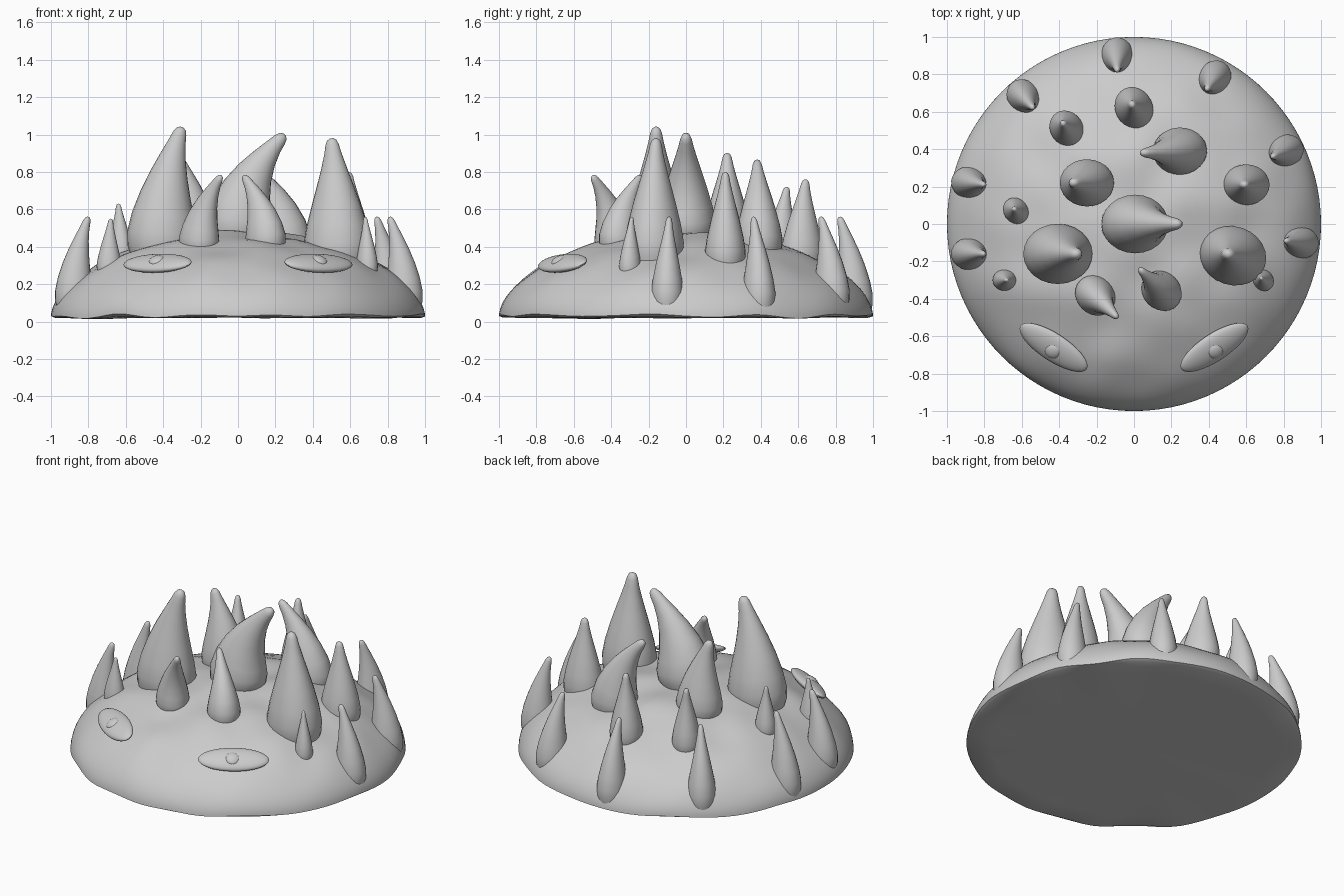
import bpy
import bmesh
import math
from mathutils import Vector, Matrix, noise

cube = bpy.data.objects.get("Cube")
if cube:
    bpy.data.objects.remove(cube, do_unlink=True)

clay = bpy.data.materials.new("light_grey_clay")
clay.use_nodes = True
GREY = (0.6, 0.6, 0.6, 1)
clay.diffuse_color = GREY
clay.node_tree.nodes["Principled BSDF"].inputs["Base Color"].default_value = GREY


def finish(bm, name):
    """Turn a bmesh into a smooth shaded, coloured object."""
    bmesh.ops.recalc_face_normals(bm, faces=bm.faces)
    mesh = bpy.data.meshes.new(name)
    bm.to_mesh(mesh)
    bm.free()
    mesh.materials.append(clay)
    obj = bpy.data.objects.new(name, mesh)
    bpy.context.collection.objects.link(obj)
    bpy.context.view_layer.objects.active = obj
    obj.select_set(True)
    bpy.ops.object.shade_smooth_by_angle(angle=math.radians(50))
    obj.select_set(False)
    return obj


def skin(bm, rings):
    """Bridge successive closed rings of points and cap both ends."""
    loops = [[bm.verts.new(p) for p in ring] for ring in rings]
    count = len(loops[0])
    for low, high in zip(loops, loops[1:]):
        for i in range(count):
            j = (i + 1) % count
            bm.faces.new((low[i], low[j], high[j], high[i]))
    bm.faces.new(loops[0])
    bm.faces.new(loops[-1])


def dome_height(radius):
    return 0.03 + 0.45 * max(0, 1 - radius * radius) ** 0.57


# Body: a lumpy low dome with a wavy rim and a flat underside
def body_point(radius, angle, top=True):
    x, y = radius * math.cos(angle), radius * math.sin(angle)
    wave = 0.014 * noise.noise(Vector((3 * x, 3 * y, 0))) * radius
    if not top:
        return x, y, 0.022 + wave
    lump = 0.028 * noise.noise(Vector((4 * x, 4 * y, 2)))
    return x, y, dome_height(radius) + lump * (1 - radius ** 6) + 2 * wave * radius ** 6


SIDES, STEPS = 96, 28
angles = [math.tau * i / SIDES for i in range(SIDES)]
rings = [[body_point(r, a, False) for a in angles] for r in (0.03, 0.3, 0.6, 0.85, 0.98)]
for k in range(STEPS):
    r = max(0.02, math.cos(k / (STEPS - 1) * math.pi / 2))
    rings.append([body_point(r, a) for a in angles])
bm = bmesh.new()
skin(bm, rings)
finish(bm, "body_dome")


# Spikes: curved horns, slightly flattened across their lean
TAPER = ((0, 0.88), (0.08, 0.98), (0.18, 1), (0.32, 0.9), (0.48, 0.73), (0.63, 0.55),
         (0.77, 0.38), (0.88, 0.26), (0.95, 0.2), (0.985, 0.14), (1, 0.05))


def add_spike(name, x, y, radius, tip_x, tip_y, tip_z, bend=2.2):
    outer = math.hypot(x, y) + radius * 0.85
    base = Vector((x, y, dome_height(outer) - 0.03))
    lean = Vector((tip_x - x, tip_y - y, 0))
    along = lean.normalized() if lean.length > 0.001 else Vector((1, 0, 0))
    across = Vector((-along.y, along.x, 0))
    rise = tip_z - base.z
    rings = []
    for t, width in TAPER:
        center = base + lean * t ** bend + Vector((0, 0, rise * t))
        # Tilt each ring to follow the curve
        slope = lean * (bend * t ** (bend - 1)) + Vector((0, 0, rise))
        side = across.cross(slope).normalized()
        ring = []
        for i in range(24):
            a = math.tau * i / 24
            ring.append(center + radius * width * (side * math.cos(a) + across * 0.87 * math.sin(a)))
        rings.append(ring)
    bm = bmesh.new()
    skin(bm, rings)
    finish(bm, name)


# Each entry: base x, base y, base radius, tip x, tip y, tip z
SPIKES = {
    "center": (0, 0, .18, .25, 0, 1),
    "tall_right": (-.41, -.16, .185, -.3, -.16, 1.04),
    "tall_left": (.53, -.17, .18, .5, -.16, .98),
    "inner_back_left": (.25, .39, .145, .04, .38, .86),
    "inner_back_right": (-.25, .22, .145, -.33, .22, .9),
    "mid_left": (.6, .21, .125, .59, .21, .8),
    "mid_back": (0, .62, .115, -.01, .64, .76),
    "mid_back_right": (-.36, .51, .1, -.38, .54, .72),
    "inner_front_right": (-.21, -.38, .115, -.09, -.5, .78),
    "inner_front_left": (.15, -.36, .115, .03, -.24, .78),
    "rim_back_right": (-.59, .68, .1, -.54, .62, .56),
    "rim_back": (-.09, .9, .1, -.09, .82, .56),
    "rim_back_left": (.43, .78, .1, .39, .72, .56),
    "rim_left": (.81, .39, .1, .74, .36, .56),
    "rim_front_left": (.89, -.1, .1, .81, -.09, .56),
    "rim_front_right": (-.88, -.16, .1, -.8, -.16, .56),
    "rim_right": (-.88, .22, .1, -.8, .21, .56),
    "small_right": (-.63, .07, .075, -.64, .08, .63),
    "small_front_right": (-.69, -.3, .066, -.68, -.3, .55),
    "small_front_left": (.69, -.3, .062, .68, -.29, .56),
}
for name, numbers in SPIKES.items():
    add_spike(name + "_spike", *numbers)


# Eyes: flattened discs lying on the slope, each with a small raised pupil
def add_ellipsoid(name, center, axes, sizes):
    frame = Matrix((axes[0], axes[1], axes[2])).transposed().to_4x4()
    transform = Matrix.Translation(center) @ frame @ Matrix.Diagonal((*sizes, 1))
    bm = bmesh.new()
    bmesh.ops.create_uvsphere(bm, u_segments=32, v_segments=16, radius=1, matrix=transform)
    finish(bm, name)


for side, label in ((-1, "right"), (1, "left")):
    center = Vector((side * 0.43, -0.66, 0.312))
    outward = Vector((center.x, center.y, 0)).normalized()
    normal = (outward * 0.5 + Vector((0, 0, 0.87))).normalized()
    tangent = Vector((-outward.y, outward.x, 0))
    axes = (tangent, normal.cross(tangent), normal)
    add_ellipsoid(label + "_eye", center, axes, (0.212, 0.083, 0.034))
    pupil = center + normal * 0.015 + Vector((0, -0.012, 0))
    add_ellipsoid(label + "_pupil", pupil, axes, (0.045, 0.045, 0.024))
